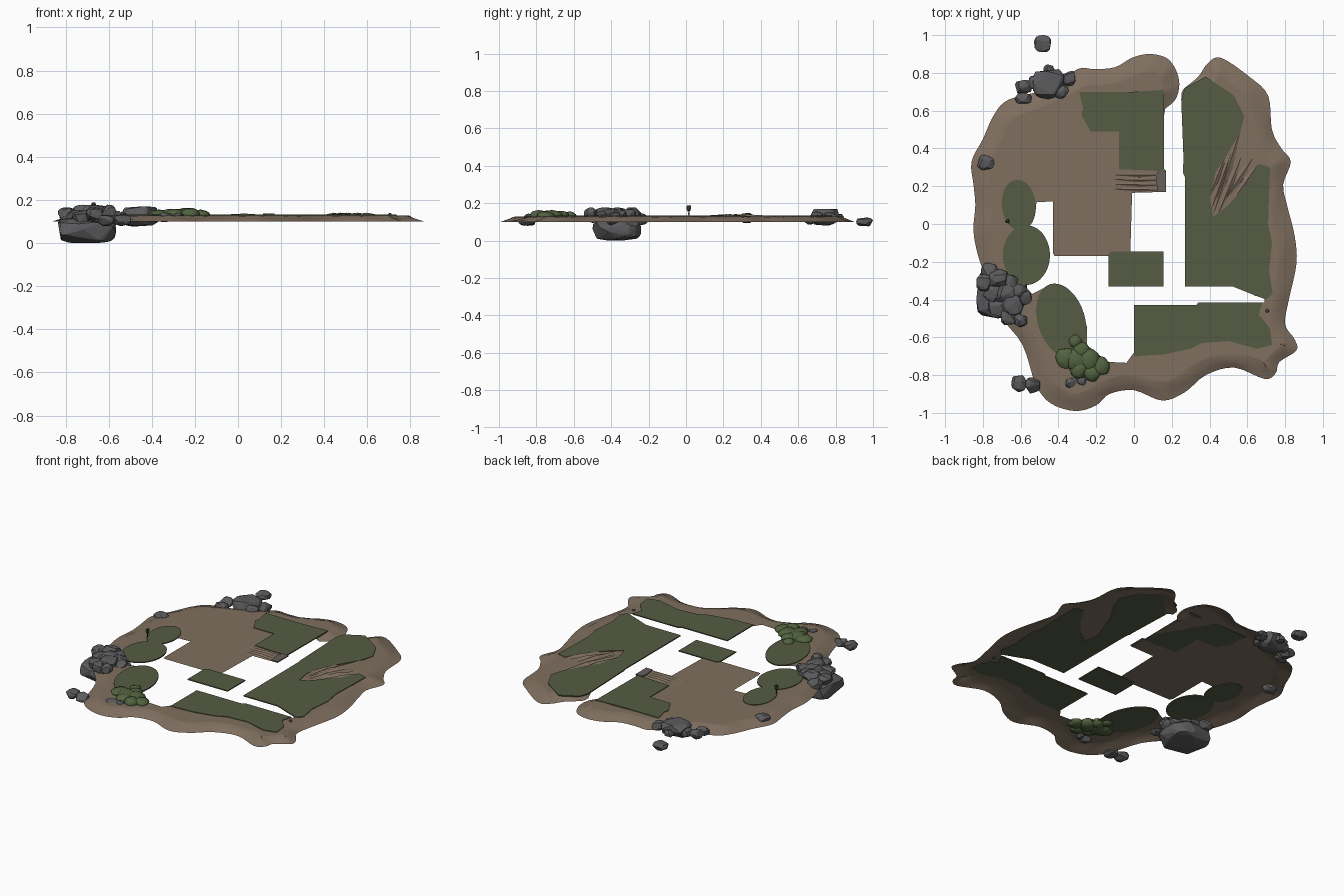
import bpy, bmesh, math, random
from mathutils import Vector

if "Cube" in bpy.data.objects:
    bpy.data.objects.remove(bpy.data.objects["Cube"])
random.seed(4)


def material(name, rgb):
    m = bpy.data.materials.new(name)
    m.diffuse_color = (*rgb, 1)
    m.use_nodes = True
    m.node_tree.nodes["Principled BSDF"].inputs["Base Color"].default_value = m.diffuse_color
    return m


DIRT = material("dirt brown", (0.215, 0.16, 0.115))
GRASS = material("grass green", (0.09, 0.108, 0.055))
ROCK = material("rock grey", (0.105, 0.105, 0.11))
BUSH = material("bush green", (0.085, 0.125, 0.05))
STONE = material("slab grey brown", (0.13, 0.115, 0.105))
TREE = material("dark tree green", (0.03, 0.045, 0.025))


def add(name, verts, faces, mat, angle=None):
    me = bpy.data.meshes.new(name)
    me.from_pydata([tuple(v) for v in verts], [], faces)
    me.materials.append(mat)
    ob = bpy.data.objects.new(name, me)
    bpy.context.collection.objects.link(ob)
    if angle:
        bpy.ops.object.select_all(action='DESELECT')
        ob.select_set(True)
        bpy.context.view_layer.objects.active = ob
        bpy.ops.object.shade_smooth_by_angle(angle=math.radians(angle))
    return ob


def plate(name, pts, z0, z1, mat):
    n = len(pts)
    v = [(x, y, z1) for x, y in pts] + [(x, y, z0) for x, y in pts]
    f = [list(range(n)), list(range(2 * n - 1, n - 1, -1))]
    f += [(i, n + i, n + (i + 1) % n, (i + 1) % n) for i in range(n)]
    return add(name, v, f, mat)


def ellipse(cx, cy, rx, ry, tilt=0, n=40):
    c, s = math.cos(tilt), math.sin(tilt)
    out = []
    for i in range(n):
        a = 2 * math.pi * i / n
        x, y = rx * math.cos(a), ry * math.sin(a)
        out.append((cx + x * c - y * s, cy + x * s + y * c))
    return out


def spline(pts, k=4):
    p = [Vector(q) for q in pts]
    p = [2 * p[0] - p[1]] + p + [2 * p[-1] - p[-2]]
    out = []
    for i in range(1, len(p) - 2):
        a, b, c, d = p[i - 1:i + 3]
        for j in range(k):
            t = j / k
            out.append(0.5 * (2 * b + (c - a) * t + (2 * a - 5 * b + 4 * c - d) * t * t
                              + (3 * b - a - 3 * c + d) * t ** 3))
    return out + [p[-2]]


def inset(path, dist):
    n, out = len(path), []
    for i in range(n):
        t = (path[min(i + 2, n - 1)] - path[max(i - 2, 0)]).normalized()
        out.append(path[i] + Vector((-t.y, t.x)) * dist)
    for _ in range(8):
        out = [out[0]] + [(out[i - 1] + 2 * out[i] + out[i + 1]) / 4
                          for i in range(1, n - 1)] + [out[-1]]
    return out


def rock(name, c, r, mat=ROCK, n=44, power=0.8, angle=None):
    """Faceted lump that fills the box centre c, half size r."""
    pts = []
    for _ in range(n):
        v = Vector([random.gauss(0, 1) for _ in range(3)]).normalized()
        pts.append([math.copysign(abs(q) ** power, q) for q in v])
    for k in range(3):
        lo, hi = min(p[k] for p in pts), max(p[k] for p in pts)
        for p in pts:
            p[k] = c[k] + r[k] * (2 * (p[k] - lo) / (hi - lo) - 1)
    bm = bmesh.new()
    for p in pts:
        bm.verts.new(p)
    res = bmesh.ops.convex_hull(bm, input=bm.verts[:])
    junk = {g for g in res["geom_interior"] + res["geom_unused"]
            if isinstance(g, bmesh.types.BMVert)}
    bmesh.ops.delete(bm, geom=list(junk), context='VERTS')
    bm.verts.index_update()
    v = [w.co.copy() for w in bm.verts]
    f = [[w.index for w in g.verts] for g in bm.faces]
    bm.free()
    return add(name, v, f, mat, angle)


# Coast outline, counter-clockwise from the north gap
west = [(.165, .61), (.22, .66), (.24, .74), (.22, .82), (.17, .88), (.08, .90), (-.01, .88),
        (-.10, .83), (-.21, .82), (-.30, .82), (-.44, .72), (-.66, .66), (-.74, .58),
        (-.80, .45), (-.86, .33), (-.85, .21), (-.84, .10), (-.85, -.03), (-.83, -.15),
        (-.79, -.27), (-.71, -.48), (-.59, -.64), (-.52, -.85), (-.44, -.95), (-.31, -.99)]
east = [(-.20, -.96), (-.13, -.90), (0, -.88), (.15, -.935), (.27, -.89), (.38, -.80),
        (.53, -.76), (.69, -.82), (.75, -.79), (.77, -.73), (.86, -.67), (.85, -.61),
        (.80, -.53), (.82, -.40), (.86, -.21), (.85, -.06), (.81, .10), (.79, .21),
        (.83, .33), (.78, .40), (.73, .50), (.71, .68), (.61, .78), (.46, .88),
        (.39, .85), (.34, .78), (.26, .71), (.25, .66)]
# Inner edge of the land, along the channel and roads
inner = [(.265, .60), (.26, .27), (.27, .25), (.27, -.33), (.57, -.33), (.64, -.38), (.69, -.39),
         (.69, -.415), (.34, -.415), (.33, -.43), (0, -.43), (0, -.68), (-.04, -.735), (-.14, -.73),
         (-.25, -.64), (-.25, -.54), (-.29, -.42), (-.35, -.35), (-.40, -.33), (-.48, -.34),
         (-.54, -.37), (-.60, -.30), (-.52, -.30), (-.47, -.22), (-.47, -.11), (-.51, -.04),
         (-.56, 0), (-.53, .06), (-.515, .115), (-.43, .12), (-.43, -.15), (-.42, -.17),
         (-.02, -.17), (-.01, .165), (.165, .17), (.17, .28), (.16, .29), (.16, .58)]

# Sloped dirt rim: open shell stepping up from the coast
TOP = 0.129
coast = spline(west + east)
profile = [(0, .10), (.035, .113), (.06, .124), (.09, TOP)]
rings = []
for d, z in profile:
    ring = inset(coast, d) if d else coast
    wob = 0.003 if 0 < d < .09 else 0
    rings.append([Vector((p.x, p.y, z + wob * math.sin(i * .9 + d * 60))) for i, p in enumerate(ring)])
n = len(coast)
faces = [(k * n + i, k * n + i + 1, (k + 1) * n + i + 1, (k + 1) * n + i)
         for k in range(3) for i in range(n - 1)]
add("dirt_rim", [v for r in rings for v in r], faces, DIRT, 40)

# Flat ground filling rim to inner edge
ground = rings[3] + [rings[k][-1] for k in (2, 1, 0)]
ground += [Vector((x, y, TOP)) for x, y in inner] + [rings[k][0] for k in (0, 1, 2)]
add("dirt_ground", ground, [list(range(len(ground)))], DIRT)

# Thin grass plates
patches = {
    "grass_north": [(-.29, .70), (-.27, .61), (-.28, .58), (-.23, .49), (-.08, .49), (-.08, .29),
                    (.155, .28), (.16, .71), (0, .70)],
    "grass_east": [(.25, .66), (.265, .27), (.27, .25), (.27, -.33), (.52, -.33), (.62, -.37),
                   (.70, -.40), (.735, -.37), (.715, -.25), (.73, -.1), (.71, 0), (.72, .30), (.66, .32),
                   (.60, .22), (.5, .10), (.42, .04), (.40, .14), (.47, .33), (.56, .48), (.585, .57),
                   (.53, .68), (.38, .78), (.27, .72)],
    "grass_south": [(0, -.43), (0, -.70), (.16, -.69), (.30, -.66), (.36, -.63), (.50, -.62),
                    (.65, -.66), (.73, -.64), (.72, -.55), (.66, -.48), (.68, -.415),
                    (.35, -.415), (.33, -.43)],
    "grass_island": [(-.135, -.16), (-.135, -.33), (.155, -.33), (.155, -.145), (-.12, -.145)],
    "grass_oval_south": ellipse(-.385, -.51, .125, .20, .3),
    "grass_oval_middle": ellipse(-.57, -.165, .125, .158),
    "grass_oval_north": ellipse(-.61, .10, .09, .135, .1),
}
for name, pts in patches.items():
    plate(name, pts, TOP - .003, TOP + .004, GRASS)


# Long eroded ridges: low wedges along a line
def ridge(name, a, b, w, h, mat=DIRT):
    a, b = Vector(a), Vector(b)
    d = (b - a).normalized()
    s = Vector((-d.y, d.x)) * w
    m = a.lerp(b, .55)
    v = [(a.x, a.y, TOP), (*(m + s), TOP), (b.x, b.y, TOP), (*(m - s), TOP), (m.x, m.y, TOP + h)]
    add(name, v, [(1, 0, 4), (2, 1, 4), (3, 2, 4), (0, 3, 4)], mat)


for i, (a, b) in enumerate([((.39, .12), (.49, .38)), ((.41, .08), (.53, .42)), ((.42, .05), (.57, .52)),
                            ((.44, .04), (.57, .36)), ((.46, .10), (.63, .35)), ((.52, .12), (.66, .32))]):
    ridge(f"scar_ridge_{i}", a, b, .022, .012)
for i in range(4):
    ridge(f"ramp_ridge_{i}", (-.12, .185 + i * .025), (.15, .18 + i * .026), .012, .008)
plate("ramp_slab", [(.115, .255), (.125, .17), (.17, .17), (.17, .28), (.13, .285)], TOP, TOP + .008, STONE)

# Large boulder and its cap of smaller stones
rock("boulder", (-.70, -.37, .06), (.135, .13, .06), n=60, power=.6)
for i, (x, y, r) in enumerate([(-.765, -.25, .045), (-.79, -.31, .045), (-.72, -.29, .05), (-.74, -.36, .06),
                               (-.66, -.31, .045), (-.68, -.37, .055), (-.71, -.43, .06), (-.62, -.36, .05),
                               (-.64, -.43, .055), (-.58, -.39, .04), (-.66, -.49, .045), (-.60, -.51, .035)]):
    rock(f"boulder_cap_stone_{i}", (x, y, .118 + .012 * (i % 3)), (r, r, .036), n=30)

# Scattered shore rocks: x, y, z, half sizes
for i, (x, y, z, rx, ry, rz) in enumerate([
        (-.485, .955, .10, .045, .045, .024), (-.45, .74, .125, .085, .08, .045),
        (-.45, .82, .12, .028, .025, .022), (-.345, .77, .125, .035, .04, .028),
        (-.39, .70, .13, .045, .035, .025), (-.52, .75, .12, .04, .04, .03),
        (-.585, .725, .115, .045, .038, .03), (-.585, .665, .11, .045, .03, .025),
        (-.785, .325, .12, .045, .04, .027), (-.61, -.845, .105, .04, .045, .026),
        (-.535, -.855, .105, .04, .042, .026), (-.325, -.845, .122, .038, .03, .022),
        (-.275, -.83, .12, .025, .025, .02), (.705, -.46, .13, .01, .01, .009)]):
    rock(f"shore_rock_{i}", (x, y, z), (rx, ry, rz), n=34)

# Leafy bush mound on the south-west shore
for i, (x, y, r) in enumerate([(-.36, -.71, .055), (-.30, -.72, .06), (-.24, -.72, .06), (-.18, -.75, .05),
                               (-.29, -.77, .05), (-.22, -.79, .045), (-.31, -.62, .035), (-.28, -.67, .045)]):
    rock(f"bush_lump_{i}", (x, y, .133), (r, r, .022 + .004 * (i % 3)), BUSH, 60, 1, 50)

# Tiny tree on the west oval
rock("tree_trunk", (-.67, .015, .147), (.003, .003, .022), TREE, 16)
rock("tree_crown", (-.67, .015, .172), (.012, .012, .017), TREE, 24, 1)
